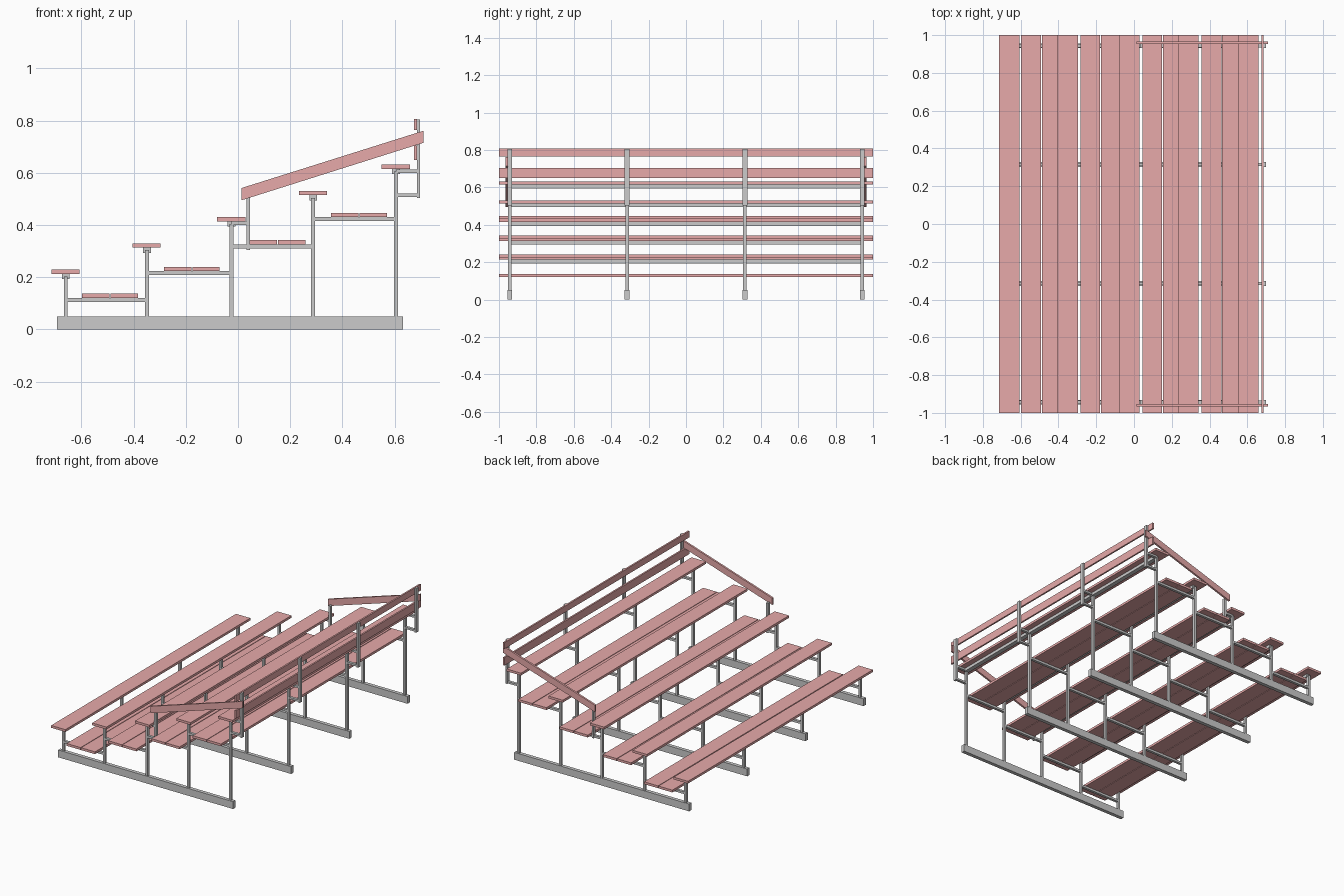
import bpy

if "Cube" in bpy.data.objects:
    bpy.data.objects.remove(bpy.data.objects["Cube"])

pink = bpy.data.materials.new("pink_paint")
pink.diffuse_color = (0.8, 0.4, 0.4, 1)
pink.use_nodes = True
pink.node_tree.nodes["Principled BSDF"].inputs["Base Color"].default_value = pink.diffuse_color


def prism(name, profile, y0, y1, mat=None):
    """Extrude an x/z outline from y0 to y1."""
    n = len(profile)
    verts = [(x, y, z) for y in (y0, y1) for x, z in profile]
    faces = [tuple(range(n)), tuple(range(2 * n - 1, n - 1, -1))]
    faces += [(i, i + n, (i + 1) % n + n, (i + 1) % n) for i in range(n)]
    mesh = bpy.data.meshes.new(name)
    mesh.from_pydata(verts, [], faces)
    mesh.update()
    if mat:
        mesh.materials.append(mat)
    obj = bpy.data.objects.new(name, mesh)
    bpy.context.collection.objects.link(obj)
    return obj


def box(name, x0, x1, y0, y1, z0, z1, mat=None):
    return prism(name, [(x0, z0), (x1, z0), (x1, z1), (x0, z1)], y0, y1, mat)


post_x = [-0.66, -0.349, -0.025, 0.288, 0.605]
frame_y = [-0.943, -0.315, 0.315, 0.943]
seat_z = [0.213 + 0.1005 * i for i in range(5)]
P = 0.0075   # half thickness of the steel tube

# Seats with the long tube that carries each one
for x, z in zip(post_x, seat_z):
    box("seat", x - 0.055, x + 0.053, -1, 1, z, z + 0.016, pink)
    box("seat_tube", x - 0.015, x + 0.015, -0.943, 0.943, z - 0.02, z)

# Pairs of foot boards
foot_x = [-0.597, -0.284, 0.044, 0.357]
foot_z = [0.121, 0.224, 0.326, 0.43]
for x, z in zip(foot_x, foot_z):
    for dx in (0, 0.109):
        box("foot_board", x + dx, x + dx + 0.105, -1, 1, z, z + 0.016, pink)

# Steel frames
for y in frame_y:
    a, b = y - 0.009, y + 0.009
    box("base_rail", -0.693, 0.632, y - 0.0125, y + 0.0125, 0, 0.05)
    for x, z in zip(post_x, seat_z):
        box("post", x - P, x + P, a, b, 0.05, z - 0.01)
    for i, z in enumerate(foot_z):
        box("foot_support", post_x[i], post_x[i + 1], a, b, z - 0.015, z)
    for z in (0.507, 0.6):
        box("back_bracket", 0.605, 0.69, a, b, z, z + 0.013)
    box("back_post", 0.685, 0.698, y - 0.0125, y + 0.0125, 0.504, 0.805)

# Back rails
for z0, z1 in ((0.65, 0.704), (0.764, 0.807)):
    box("back_rail", 0.674, 0.685, -1, 1, z0, z1, pink)

# Sloping side rails with their front posts
for s in (-1, 1):
    y = 0.943 * s
    box("rail_post", 0.032, 0.046, y - 0.01, y + 0.01, 0.305, 0.51)
    box("rail_post_bracket", -0.025, 0.04, y - 0.009, y + 0.009, 0.4, 0.413)
    ya, yb = sorted((0.953 * s, 0.966 * s))
    prism("side_rail", [(0.014, 0.495), (0.71, 0.715), (0.71, 0.761),
                        (0.014, 0.542)], ya, yb, pink)
